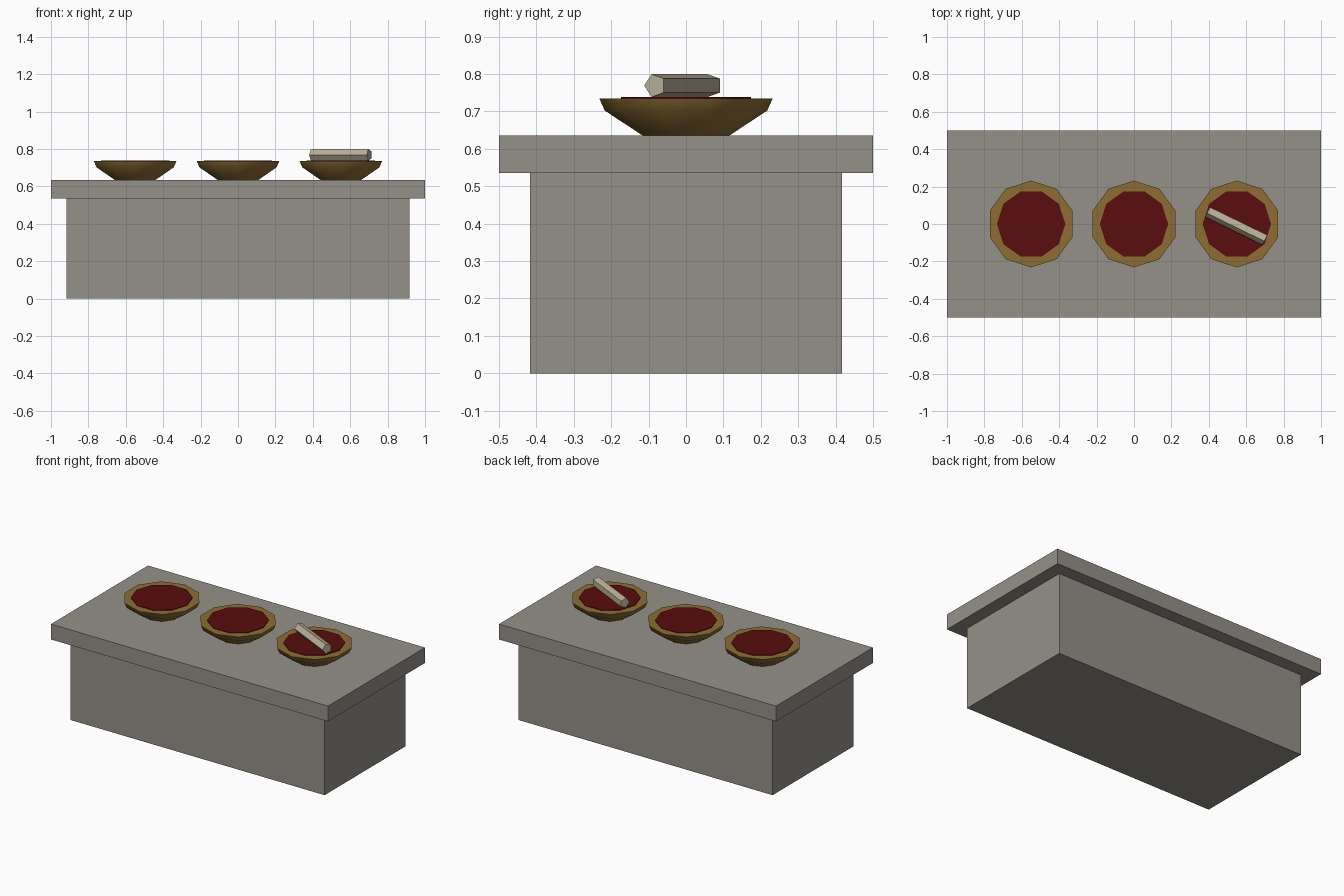
import bpy, math
from math import cos, sin, pi

if "Cube" in bpy.data.objects:
    bpy.data.objects.remove(bpy.data.objects["Cube"])


def material(name, rgb):
    m = bpy.data.materials.new(name)
    m.diffuse_color = (*rgb, 1)
    m.use_nodes = True
    m.node_tree.nodes["Principled BSDF"].inputs["Base Color"].default_value = m.diffuse_color
    return m


STONE = material("grey_stone", (0.30, 0.28, 0.25))
BRASS = material("brown_brass", (0.27, 0.155, 0.034))
RED = material("dark_red", (0.10, 0.004, 0.004))
CHALK = material("pale_stone", (0.49, 0.43, 0.32))


def add_mesh(name, verts, faces, mat):
    me = bpy.data.meshes.new(name)
    me.from_pydata(verts, [], faces)
    me.materials.append(mat)
    ob = bpy.data.objects.new(name, me)
    bpy.context.collection.objects.link(ob)
    return ob


def box(name, sx, sy, z0, z1, mat):
    bpy.ops.mesh.primitive_cube_add(size=1, location=(0, 0, (z0 + z1) / 2))
    ob = bpy.context.object
    ob.name = name
    ob.scale = (sx, sy, z1 - z0)
    ob.data.materials.append(mat)


def lathe(name, profile, n, start, mat, smooth=False):
    """Stack n-sided rings of (radius, z), capped at both ends."""
    verts = [(r * cos(start + 2 * pi * i / n), r * sin(start + 2 * pi * i / n), z)
             for r, z in profile for i in range(n)]
    faces = [(k * n + i, k * n + (i + 1) % n, (k + 1) * n + (i + 1) % n, (k + 1) * n + i)
             for k in range(len(profile) - 1) for i in range(n)]
    sides = len(faces)
    faces += [tuple(reversed(range(n))), tuple(range(len(verts) - n, len(verts)))]
    ob = add_mesh(name, verts, faces, mat)
    if smooth:
        for p in ob.data.polygons[:sides]:
            p.use_smooth = True
    return ob


# Counter: block and overhanging slab
box("table_base", 1.834, 0.834, 0, 0.535, STONE)
box("table_top", 2, 1, 0.535, 0.635, STONE)

# Three ten-sided bowls, each filled with red
for x, side in ((-0.55, "left"), (0, "middle"), (0.55, "right")):
    bowl = lathe(side + "_bowl", [(0.115, 0.635), (0.217, 0.702), (0.232, 0.735)],
                 10, pi / 2, BRASS, smooth=True)
    fill = lathe(side + "_filling", [(0.183, 0.732), (0.183, 0.739)], 10, 0, RED)
    bowl.location.x = fill.location.x = x

# Five-sided pestle lying across the right bowl
pestle = lathe("pestle", [(0.032, -0.171), (0.032, 0.171)], 5, -pi / 2, CHALK)
pestle.rotation_euler = (0, pi / 2, -math.radians(26))
pestle.location = (0.548, -0.008, 0.769)
